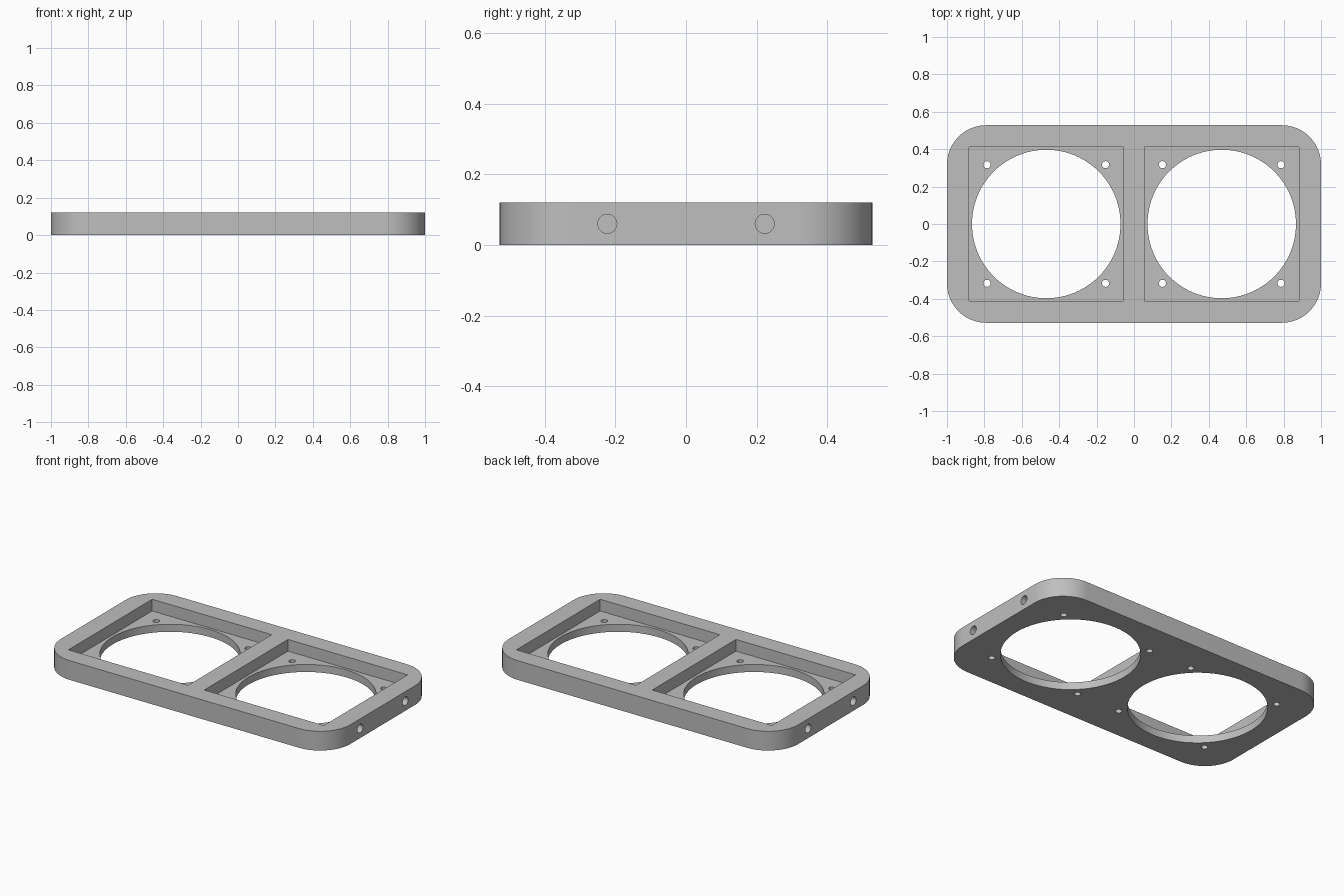
import bpy
import bmesh
from math import radians
from mathutils import Matrix

if "Cube" in bpy.data.objects:
    bpy.data.objects.remove(bpy.data.objects["Cube"], do_unlink=True)

HALF_Y, HEIGHT, CORNER = 0.528, 0.12, 0.21
BAY_X, BAY_HALF, FLOOR = 0.469, 0.413, 0.047
SCREW_OFFSET = 0.317

grey = bpy.data.materials.new("satin grey")
grey.use_nodes = True
colour = (0.52, 0.52, 0.52, 1)
grey.diffuse_color = colour
grey.node_tree.nodes["Principled BSDF"].inputs["Base Color"].default_value = colour


def make_object(name, bm):
    mesh = bpy.data.meshes.new(name)
    bm.to_mesh(mesh)
    bm.free()
    mesh.materials.append(grey)
    obj = bpy.data.objects.new(name, mesh)
    bpy.context.collection.objects.link(obj)
    return obj


def box(name, centre, size):
    bm = bmesh.new()
    bmesh.ops.create_cube(bm, size=1, matrix=Matrix.Translation(centre) @ Matrix.Diagonal((*size, 1)))
    return make_object(name, bm)


def cylinder(name, centre, radius, depth, sides, along_x=False):
    bm = bmesh.new()
    turn = Matrix.Rotation(radians(90 if along_x else 0), 4, "Y")
    bmesh.ops.create_cone(bm, cap_ends=True, segments=sides, radius1=radius, radius2=radius,
                          depth=depth, matrix=Matrix.Translation(centre) @ turn)
    return make_object(name, bm)


# Rounded rectangular plate
bm = bmesh.new()
bmesh.ops.create_cube(bm, size=1, matrix=Matrix.Translation((0, 0, HEIGHT / 2))
                      @ Matrix.Diagonal((2, 2 * HALF_Y, HEIGHT, 1)))
uprights = [e for e in bm.edges if abs(e.verts[0].co.z - e.verts[1].co.z) > HEIGHT / 2]
bmesh.ops.bevel(bm, geom=uprights, offset=CORNER, segments=20, profile=0.5, affect="EDGES")
frame = make_object("double_bay_frame", bm)

# Cutters for each bay: square recess, round opening, screw holes, blind end holes
cutters = []
for side in (-1, 1):
    x = side * BAY_X
    cutters.append(box("recess_cutter", (x, 0, FLOOR + 0.1), (2 * BAY_HALF, 2 * BAY_HALF, 0.2)))
    cutters.append(cylinder("opening_cutter", (x, 0, 0), 0.397, 0.5, 96))
    for sy in (-1, 1):
        for sx in (-1, 1):
            cutters.append(cylinder("screw_hole_cutter",
                                    (x + sx * SCREW_OFFSET, sy * SCREW_OFFSET, 0), 0.019, 0.5, 24))
        cutters.append(cylinder("end_hole_cutter", (side, sy * 0.223, HEIGHT / 2),
                                0.027, 0.18, 32, along_x=True))

# Cut the plate, then discard the cutters
bpy.ops.object.select_all(action="DESELECT")
frame.select_set(True)
bpy.context.view_layer.objects.active = frame
for cutter in cutters:
    cut = frame.modifiers.new(cutter.name, "BOOLEAN")
    cut.operation, cut.solver, cut.object = "DIFFERENCE", "EXACT", cutter
    bpy.ops.object.modifier_apply(modifier=cut.name)
    bpy.data.objects.remove(cutter, do_unlink=True)

bpy.ops.object.shade_smooth_by_angle(angle=radians(30))
